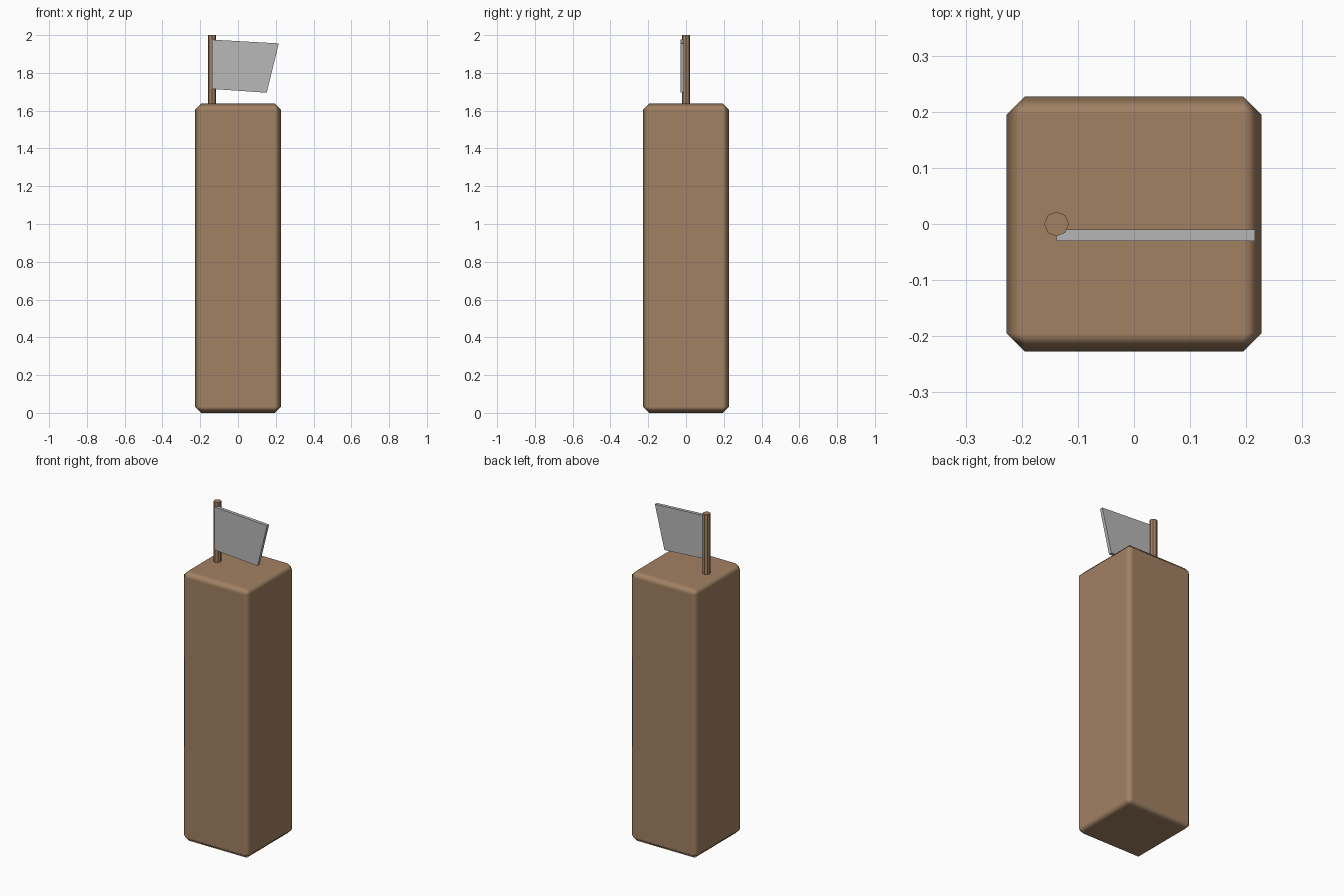
import bpy
import bmesh

cube = bpy.data.objects.get("Cube")
if cube:
    bpy.data.objects.remove(cube, do_unlink=True)


def make_material(name, rgb):
    mat = bpy.data.materials.new(name)
    mat.use_nodes = True
    mat.diffuse_color = (*rgb, 1)
    bsdf = next(n for n in mat.node_tree.nodes if n.type == "BSDF_PRINCIPLED")
    bsdf.inputs["Base Color"].default_value = (*rgb, 1)
    bsdf.inputs["Roughness"].default_value = 0.8
    return mat


def add_part(name, bm, mat):
    bmesh.ops.recalc_face_normals(bm, faces=bm.faces)
    mesh = bpy.data.meshes.new(name)
    bm.to_mesh(mesh)
    bm.free()
    mesh.materials.append(mat)
    obj = bpy.data.objects.new(name, mesh)
    bpy.context.collection.objects.link(obj)
    return obj


wood = make_material("wood brown", (0.36, 0.22, 0.125))
cloth = make_material("cloth grey", (0.48, 0.48, 0.48))

WIDTH, HEIGHT = 0.455, 1.637
POLE_X = -0.138

# Tall square block with softened chamfers
bm = bmesh.new()
bmesh.ops.create_cube(bm, size=1)
for v in bm.verts:
    v.co = (v.co.x * WIDTH, v.co.y * WIDTH, (v.co.z + 0.5) * HEIGHT)
block = add_part("block", bm, wood)
block.data.shade_smooth()
bevel = block.modifiers.new("chamfer", "BEVEL")
bevel.width = 0.033
bevel.segments = 1
bevel.harden_normals = True

# Eight-sided flag pole, set slightly into the block
bm = bmesh.new()
bmesh.ops.create_cone(bm, cap_ends=True, segments=8, radius1=0.022,
                      radius2=0.022, depth=2 - HEIGHT + 0.04)
pole = add_part("flag_pole", bm, wood)
pole.location = (POLE_X, 0, (2 + HEIGHT - 0.04) / 2)

# Slanted flag panel in front of the pole
outline = [(POLE_X, 1.715), (0.152, 1.695), (0.216, 1.956), (POLE_X, 1.976)]
bm = bmesh.new()
face = bm.faces.new([bm.verts.new((x, -0.03, z)) for x, z in outline])
back = bmesh.ops.extrude_face_region(bm, geom=[face], use_keep_orig=True)["geom"]
bmesh.ops.translate(bm, vec=(0, 0.02, 0),
                    verts=[g for g in back if isinstance(g, bmesh.types.BMVert)])
add_part("flag", bm, cloth)
